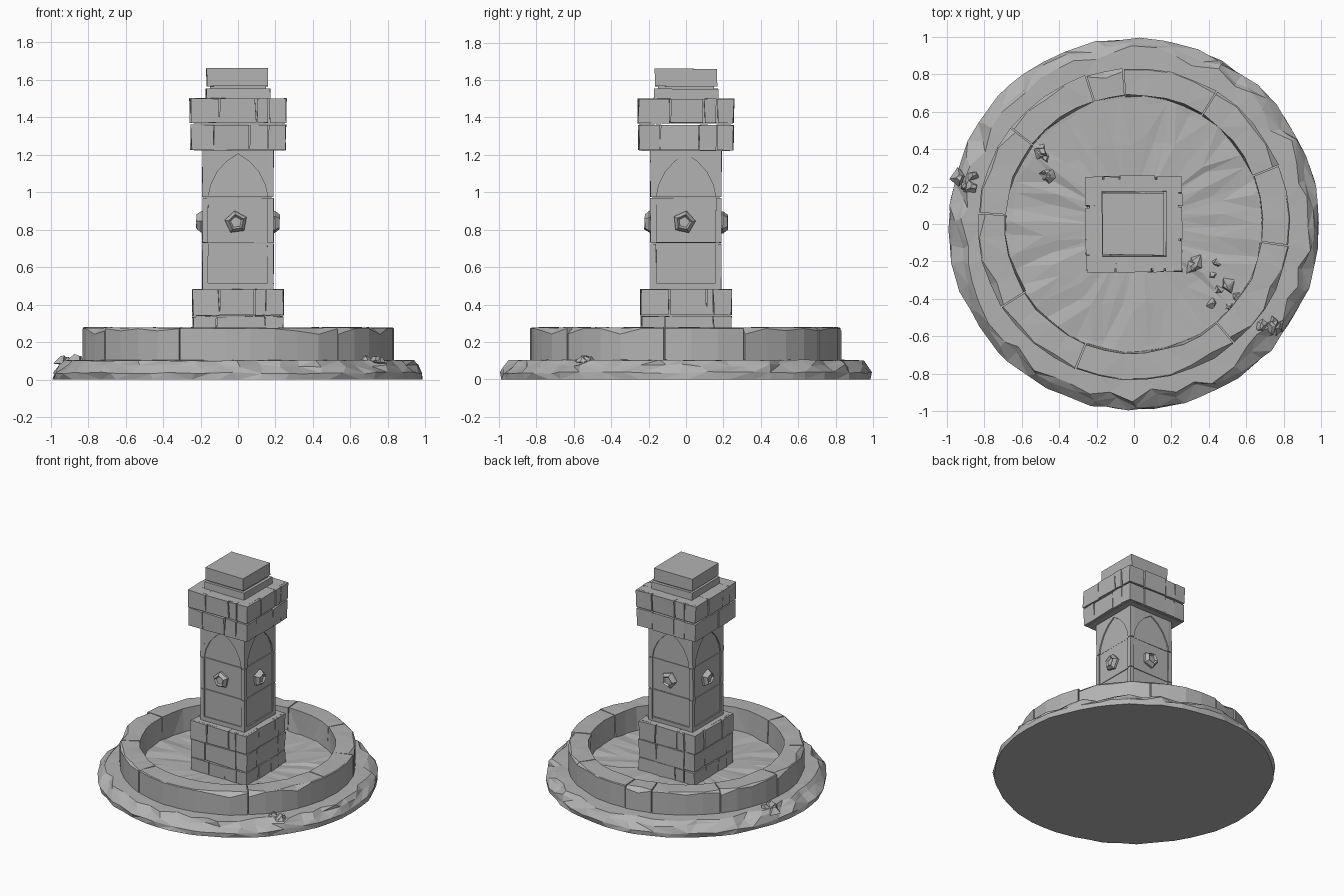
import bpy, bmesh, random
from math import sin, cos, pi, radians
from mathutils import Matrix, Vector

random.seed(7)
cube = bpy.data.objects.get("Cube")
if cube:
    bpy.data.objects.remove(cube)

stone = bpy.data.materials.new("grey stone")
stone.use_nodes = True
GREY = (0.45, 0.45, 0.45, 1)
stone.diffuse_color = GREY
stone.node_tree.nodes["Principled BSDF"].inputs["Base Color"].default_value = GREY


def rnd(a):
    return random.uniform(-a, a)


def finish(name, bm, triangulate=False):
    """Turn a bmesh into a flat-shaded stone object."""
    bmesh.ops.recalc_face_normals(bm, faces=bm.faces)
    if triangulate:
        bmesh.ops.triangulate(bm, faces=bm.faces)
    mesh = bpy.data.meshes.new(name)
    bm.to_mesh(mesh)
    bm.free()
    mesh.materials.append(stone)
    obj = bpy.data.objects.new(name, mesh)
    bpy.context.collection.objects.link(obj)
    return obj


def loft(bm, rings):
    """Skin a list of closed point rings and cap both ends."""
    loops = [[bm.verts.new(p) for p in ring] for ring in rings]
    n = len(loops[0])
    for a, b in zip(loops, loops[1:]):
        for i in range(n):
            j = (i + 1) % n
            bm.faces.new((a[i], a[j], b[j], b[i]))
    bm.faces.new(loops[0])
    bm.faces.new(loops[-1])


def block(bm, x0, x1, y0, y1, z0, z1, rough=0.0, turn=0):
    """Box with slightly worn corners, turned in quarter turns about z."""
    rot = Matrix.Rotation(turn * pi / 2, 3, 'Z')
    rings = []
    for z in (z0, z1):
        ring = [(x0, y0), (x1, y0), (x1, y1), (x0, y1)]
        rings.append([rot @ Vector((x + rnd(rough), y + rnd(rough), z + rnd(rough * 0.5)))
                      for x, y in ring])
    loft(bm, rings)


def course(name, z0, z1, half, seams, depth=0.09):
    """Square course of separate bricks around a solid core."""
    bm = bmesh.new()
    inner = half - 0.018
    block(bm, -inner, inner, -inner, inner, z0, z1 - 0.003)
    for side in range(4):
        cuts = [-half] + [s + rnd(0.02) for s in seams] + [half - depth]
        for a, b in zip(cuts, cuts[1:]):
            block(bm, a + 0.003, b - 0.003, -half, -half + depth,
                  z0 + 0.003, z1 - 0.003, 0.005, side)
    return finish(name, bm)


def polar(r, a, z):
    return Vector((r * cos(a), r * sin(a), z))


# Worn round plinth, whose top is also the basin floor
SEG = 52
bm = bmesh.new()
wear = [random.choice((0, 0, 0.01, 0.02, 0.04)) for i in range(SEG)]
rows = [(0.985, 0, 0.008, 0), (0.99, 0.035, 0.01, 0.006), (0.965, 0.075, 0.012, 0.008),
        (0.935, 0.102, 0.018, 0.003), (0.8, 0.105, 0, 0), (0.66, 0.1, 0.02, 0.01),
        (0.45, 0.1, 0.04, 0.01), (0.22, 0.1, 0, 0)]
rings = []
for k, (r, z, jr, jz) in enumerate(rows):
    chip = 1 if k in (2, 3) else 0
    rings.append([polar(min(1, r + rnd(jr) - chip * wear[i]),
                        2 * pi * (i + (rnd(0.3) if jr else 0)) / SEG, z + rnd(jz))
                  for i in range(SEG)])
loft(bm, rings)
finish("round_plinth", bm, True)

# Basin wall of curved stones with thin joints
bm = bmesh.new()
joints = [-50, -8, 22, 58, 94, 108, 142, 176, 212, 248, 310]
for a0, a1 in zip(joints, joints[1:]):
    steps = max(2, round((a1 - a0) / 9))
    rings = []
    for s in range(steps + 1):
        a = radians(a0 + 0.25 + (a1 - a0 - 0.5) * s / steps)
        nick = random.choice((0, 0, 0, 0.012, 0.03))
        out = 0.832 + rnd(0.005)
        rings.append([polar(out, a, 0.08), polar(out, a, 0.272 - nick),
                      polar(out - 0.006 - nick, a, 0.278 + rnd(0.003)),
                      polar(0.69 + rnd(0.006), a, 0.277 + rnd(0.003)),
                      polar(0.682 + rnd(0.006), a, 0.08)])
    loft(bm, rings)
finish("basin_wall", bm, True)

# Pedestal courses
course("pedestal_lower_course", 0.08, 0.20, 0.242, (-0.09, 0.07))
course("pedestal_middle_course", 0.20, 0.34, 0.24, (-0.10,))
course("pedestal_upper_course", 0.34, 0.485, 0.242, (-0.1, 0.09))

# Shaft core in three stacked stones, with corner posts
bm = bmesh.new()
levels = (0.47, 0.73, 0.975, 1.23)
for z0, z1 in zip(levels, levels[1:]):
    block(bm, -0.18, 0.18, -0.18, 0.18, z0, z1 - 0.004, 0.002)
    for side in range(4):
        block(bm, 0.158, 0.19, 0.158, 0.19, z0, z1 - 0.005, 0.002, side)
finish("shaft", bm)

# Pointed arch mouldings: two mirrored spandrels on each face
bm = bmesh.new()
curve = [(0.158, 0.98), (0.145, 1.04), (0.11, 1.11), (0.06, 1.165), (0, 1.205)]
for side in range(4):
    rot = Matrix.Rotation(side * pi / 2, 3, 'Z')
    for m in (-1, 1):
        outline = curve + [(0, 1.222), (0.187, 1.222), (0.187, 0.98)]
        loft(bm, [[rot @ Vector((m * x, y, z)) for x, z in outline]
                  for y in (-0.172, -0.189)])
finish("arch_mouldings", bm)

# Sill at the foot of each recessed panel
bm = bmesh.new()
for side in range(4):
    block(bm, -0.16, 0.16, -0.189, -0.17, 0.47, 0.515, 0.002, side)
finish("panel_sills", bm)

# Five-sided spout boss on each face
bm = bmesh.new()
for side in range(4):
    rot = Matrix.Rotation(side * pi / 2, 3, 'Z')
    tilt = rnd(0.4)
    rings = []
    for r, y in ((0.06, -0.17), (0.062, -0.197), (0.042, -0.222), (0.03, -0.208)):
        rings.append([rot @ Vector((-0.01 + r * sin(tilt + 2 * pi * i / 5), y + rnd(0.003),
                                    0.84 + r * cos(tilt + 2 * pi * i / 5)))
                      for i in range(5)])
    loft(bm, rings)
finish("spout_bosses", bm)

# Crown courses and cap
course("crown_lower_course", 1.222, 1.363, 0.253, (-0.12, 0.06))
course("crown_upper_course", 1.367, 1.503, 0.256, (-0.1, 0.09))
bm = bmesh.new()
block(bm, -0.172, 0.172, -0.172, 0.172, 1.49, 1.553, 0.004)
finish("cap_base", bm)
bm = bmesh.new()
block(bm, -0.15, 0.15, -0.15, 0.15, 1.55, 1.57)
block(bm, -0.167, 0.163, -0.166, 0.166, 1.566, 1.66, 0.004)
finish("cap_stone", bm)

# Broken chips lying on the floor and the plinth
bm = bmesh.new()
heaps = [(-0.54, 0.3, 0.09, 6), (0.42, -0.32, 0.13, 9),
         (-0.9, 0.22, 0.05, 4), (0.72, -0.5, 0.06, 4)]
for cx, cy, spread, count in heaps:
    for i in range(count):
        size = random.uniform(0.025, 0.05)
        place = Matrix.Translation((cx + rnd(spread), cy + rnd(spread), 0.105))
        spin = Matrix.Rotation(rnd(pi), 4, 'Z') @ Matrix.Rotation(rnd(0.5), 4, 'X')
        shape = Matrix.Diagonal((size * 1.3, size, size * 0.8, 1))
        made = bmesh.ops.create_cone(bm, cap_ends=True, segments=random.choice((4, 5)),
                                     radius1=1, radius2=0.3, depth=1.2,
                                     matrix=place @ spin @ shape)
        for v in made["verts"]:
            v.co += Vector((rnd(0.008), rnd(0.008), rnd(0.006)))
finish("stone_chips", bm, True)
